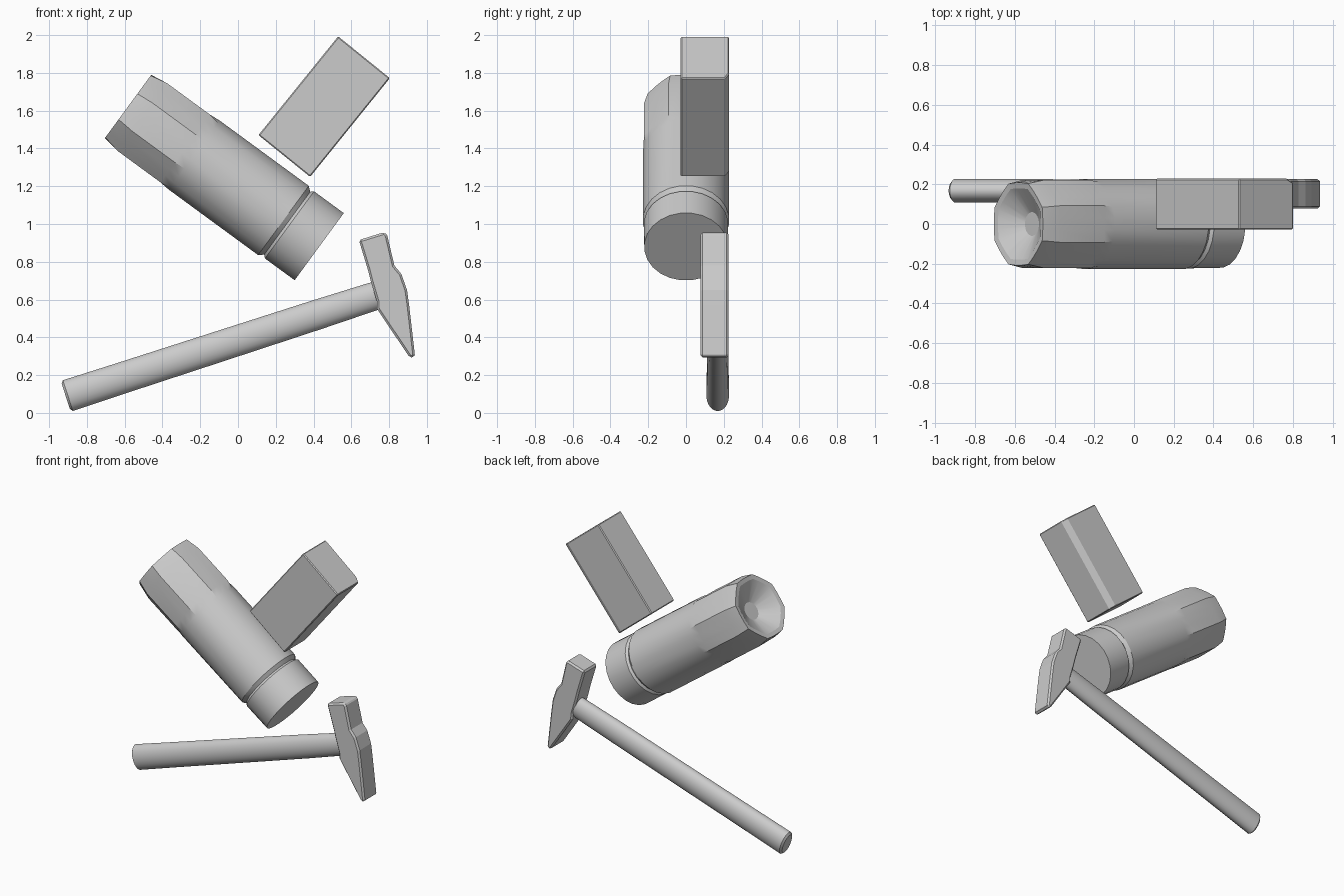
import bpy, bmesh
from math import cos, sin, pi, radians
from mathutils import Vector

if "Cube" in bpy.data.objects:
    bpy.data.objects.remove(bpy.data.objects["Cube"])

Y = Vector((0, 1, 0))


def finish(name, bm, bevel=0.0, smooth=None):
    bmesh.ops.recalc_face_normals(bm, faces=bm.faces)
    me = bpy.data.meshes.new(name)
    bm.to_mesh(me)
    bm.free()
    ob = bpy.data.objects.new(name, me)
    bpy.context.collection.objects.link(ob)
    bpy.ops.object.select_all(action='DESELECT')
    ob.select_set(True)
    bpy.context.view_layer.objects.active = ob
    if bevel:
        m = ob.modifiers.new("edge_bevel", 'BEVEL')
        m.width = bevel
        m.segments = 1
        m.limit_method = 'ANGLE'
        m.angle_limit = radians(40)
    if smooth:
        bpy.ops.object.shade_smooth_by_angle(angle=radians(smooth))
    return ob


def loft(name, start, end, sections, **kw):
    """Join cross-sections (t, [(u, v)...]); u lies across in xz, v along y."""
    o = Vector(start)
    d = (Vector(end) - o).normalized()
    u_dir = Y.cross(d).normalized()
    bm = bmesh.new()
    rings = [[bm.verts.new(o + d * t + u_dir * u + Y * v) for u, v in pts]
             for t, pts in sections]
    n = len(rings[0])
    for a, b in zip(rings, rings[1:]):
        for i in range(n):
            j = (i + 1) % n
            bm.faces.new((a[i], a[j], b[j], b[i]))
    bm.faces.new(rings[0])
    bm.faces.new(rings[-1])
    return finish(name, bm, **kw)


N = 24
ANGLES = [radians(22.5) + 2 * pi * i / N for i in range(N)]


def ellipse(ru, rv):
    return [(ru * cos(a), rv * sin(a)) for a in ANGLES]


def octagon(apothem, limit):
    # octagon with its corners trimmed to a limiting radius
    pts = []
    for a in ANGLES:
        off = (a + pi / 8) % (pi / 4) - pi / 8
        r = min(apothem / cos(off), limit)
        pts.append((r * cos(a), r * sin(a)))
    return pts


# large round body: cap, groove, round barrel, eight-sided end with a dish
loft("barrel", (0.43, 0, 0.88), (-0.58, 0, 1.62), [
    (0.0, ellipse(0.222, 0.222)),
    (0.195, ellipse(0.222, 0.225)),
    (0.21, ellipse(0.208, 0.212)),
    (0.235, ellipse(0.229, 0.229)),
    (0.82, ellipse(0.229, 0.229)),
    (0.88, octagon(0.222, 0.242)),
    (1.16, octagon(0.222, 0.242)),
    (1.255, octagon(0.208, 0.22)),
    (1.25, octagon(0.18, 0.19)),
    (1.17, ellipse(0.06, 0.06)),
], smooth=20)

# rectangular block with one chamfered back edge
block = [(-0.176, -0.028), (0.176, -0.028), (0.176, 0.207),
         (0.135, 0.228), (-0.176, 0.228)]
loft("block", (0.245, 0, 1.36), (0.665, 0, 1.88),
     [(0.0, block), (0.672, block)], bevel=0.006)

# hammer handle, oval and slightly waisted
loft("hammer_handle", (-0.912, 0.168, 0.088), (0.82, 0.168, 0.65), [
    (0.0, ellipse(0.07, 0.046)),
    (0.012, ellipse(0.086, 0.06)),
    (0.3, ellipse(0.084, 0.059)),
    (0.9, ellipse(0.082, 0.056)),
    (1.4, ellipse(0.08, 0.055)),
    (1.7, ellipse(0.076, 0.053)),
    (1.8, ellipse(0.072, 0.05)),
], smooth=35)

# hammer head: side profile extruded in y
profile = [(0.64, 0.915), (0.775, 0.957), (0.79, 0.94), (0.828, 0.78),
           (0.865, 0.735), (0.895, 0.65), (0.906, 0.57), (0.936, 0.31),
           (0.93, 0.292), (0.908, 0.294), (0.737, 0.55), (0.735, 0.59),
           (0.705, 0.69), (0.69, 0.75)]
bm = bmesh.new()
front = bm.faces.new([bm.verts.new((x, 0.077, z)) for x, z in profile])
ext = bmesh.ops.extrude_face_region(bm, geom=[front], use_keep_orig=True)
bmesh.ops.translate(bm, vec=Y * 0.149,
                    verts=[e for e in ext["geom"] if isinstance(e, bmesh.types.BMVert)])
finish("hammer_head", bm, bevel=0.012)
